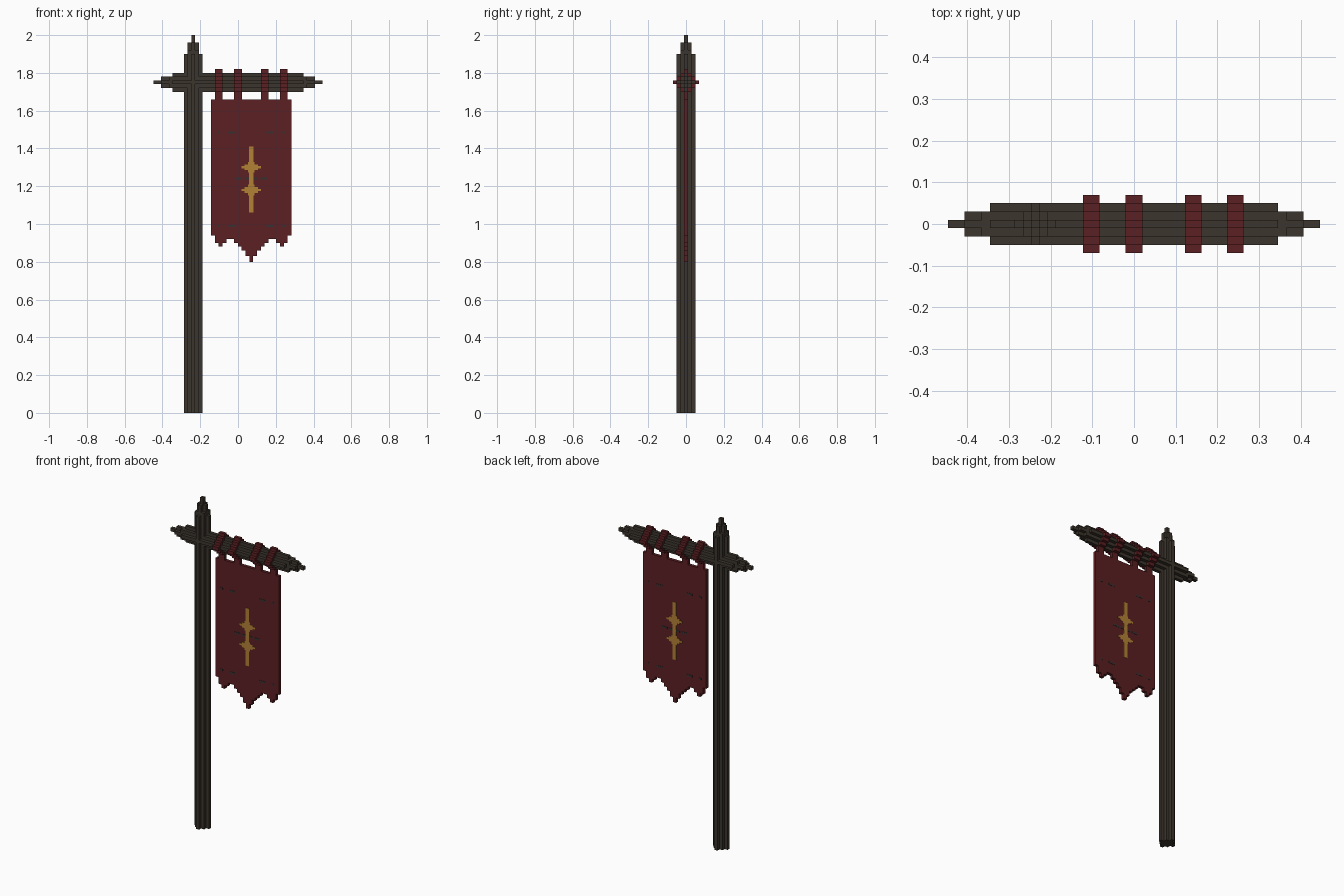
import bpy, bmesh
from mathutils import Matrix, Vector

if "Cube" in bpy.data.objects:
    bpy.data.objects.remove(bpy.data.objects["Cube"])


def material(name, rgb):
    m = bpy.data.materials.new(name)
    m.diffuse_color = (*rgb, 1)
    m.use_nodes = True
    m.node_tree.nodes["Principled BSDF"].inputs["Base Color"].default_value = m.diffuse_color
    return m


WOOD = material("dark_wood", (0.045, 0.035, 0.026))
RED = material("deep_red_cloth", (0.105, 0.014, 0.016))
GOLD = material("gold_thread", (0.45, 0.22, 0.035))
DARK = material("dark_stitch", (0.035, 0.032, 0.034))

UP = Matrix.Identity(3)
# local (u, v, w) -> world: bar runs along x, cloth is drawn in xz
ALONG_X = Matrix(((0, 0, 1), (1, 0, 0), (0, 1, 0)))
IN_XZ = Matrix(((1, 0, 0), (0, 0, -1), (0, 1, 0)))


def build(name, prisms, axes, mat, origin=(0, 0, 0)):
    """One object from prisms: (outline, low, high) extruded along local w."""
    bm = bmesh.new()
    for outline, low, high in prisms:
        rings = [[bm.verts.new(axes @ Vector((u, v, w)) + Vector(origin)) for u, v in outline]
                 for w in (low, high)]
        bm.faces.new(rings[0][::-1])
        bm.faces.new(rings[1])
        n = len(outline)
        for i in range(n):
            j = (i + 1) % n
            bm.faces.new((rings[0][i], rings[0][j], rings[1][j], rings[1][i]))
    bmesh.ops.recalc_face_normals(bm, faces=bm.faces)
    me = bpy.data.meshes.new(name)
    bm.to_mesh(me)
    bm.free()
    me.materials.append(mat)
    ob = bpy.data.objects.new(name, me)
    bpy.context.collection.objects.link(ob)
    return ob


def stepped(n):
    """Stair-stepped diamond outline, 2n+1 blocks wide."""
    a = [0.01 + 0.02 * k for k in range(n + 1)]
    quarter = []
    for k in range(n + 1):
        quarter.append((a[n - k], a[k]))
        if k < n:
            quarter.append((a[n - k - 1], a[k]))
    pts = []
    for _ in range(4):
        pts += quarter
        quarter = [(-v, u) for u, v in quarter]
    return pts


def rect(x0, x1, z0, z1):
    return [(x0, z0), (x1, z0), (x1, z1), (x0, z1)]


block = rect(-0.03, 0.03, -0.03, 0.03)

# upright post with stepped point
build("post", [(stepped(2), 0, 1.90), (block, 1.90, 1.92),
               (stepped(1), 1.92, 1.96), (stepped(0), 1.96, 2.0)],
      UP, WOOD, (-0.237, 0, 0))

# crossbar with stepped points at both ends
bar = [(stepped(2), -0.346, 0.346)]
for s in (-1, 1):
    for outline, a, b in ((block, 0.346, 0.366), (stepped(1), 0.366, 0.407), (stepped(0), 0.407, 0.447)):
        bar.append((outline, *sorted((s * a, s * b))))
build("crossbar", bar, ALONG_X, WOOD, (0, 0, 1.75))

# hanging loops wrapped round the crossbar
for x in (-0.103, 0.0, 0.142, 0.243):
    build("hanging_loop", [(stepped(3), -0.02, 0.02),
                           (rect(-0.01, 0.01, -0.095, -0.065), -0.02, 0.02)],
          ALONG_X, RED, (x, 0, 1.75))

# cloth with ragged, mirrored lower edge
CX, COL = 0.070, 0.426 / 21
hem = [0.94, 0.90, 0.88, 0.90, 0.92, 0.92, 0.90, 0.88, 0.86, 0.83, 0.80]
hem += hem[-2::-1]
left = -10.5 * COL
edge = []
for i, z in enumerate(hem):
    edge += [(left + i * COL, z), (left + (i + 1) * COL, z)]
# drop repeated points where neighbouring columns are level
edge = [p for i, p in enumerate(edge) if i == 0 or (abs(p[0] - edge[i - 1][0]) + abs(p[1] - edge[i - 1][1])) > 1e-6]
build("banner_cloth", [(edge + [(-left, 1.66), (left, 1.66)], -0.01, 0.01)],
      IN_XZ, RED, (CX, 0, 0))

# gold emblem (a stem with two stepped stars) and dark stitches, on both faces
star = [(0.052, 0.006), (0.036, 0.015), (0.018, 0.028)]
for side, y in (("front", -0.0105), ("back", 0.0105)):
    low, high = -y - 0.001, -y + 0.001
    gold = [(rect(-0.012, 0.012, 1.06, 1.41), low, high)]
    for z in (1.18, 1.30):
        for w, h in star:
            gold.append((rect(-w, w, z - h, z + h), low, high))
    build("emblem_" + side, gold, IN_XZ, GOLD, (CX, 0, 0))
    stitches = []
    for z, spans in ((1.485, ((0.08, 0.12), (0.165, 0.18))), (0.99, ((0.08, 0.12), (0.165, 0.18))),
                     (1.24, ((0.012, 0.035), (0.048, 0.085)))):
        for a, b in spans:
            for x0, x1 in ((a, b), (-b, -a)):
                stitches.append((rect(x0, x1, z - 0.005, z + 0.005), low, high))
    build("stitches_" + side, stitches, IN_XZ, DARK, (CX, 0, 0))
